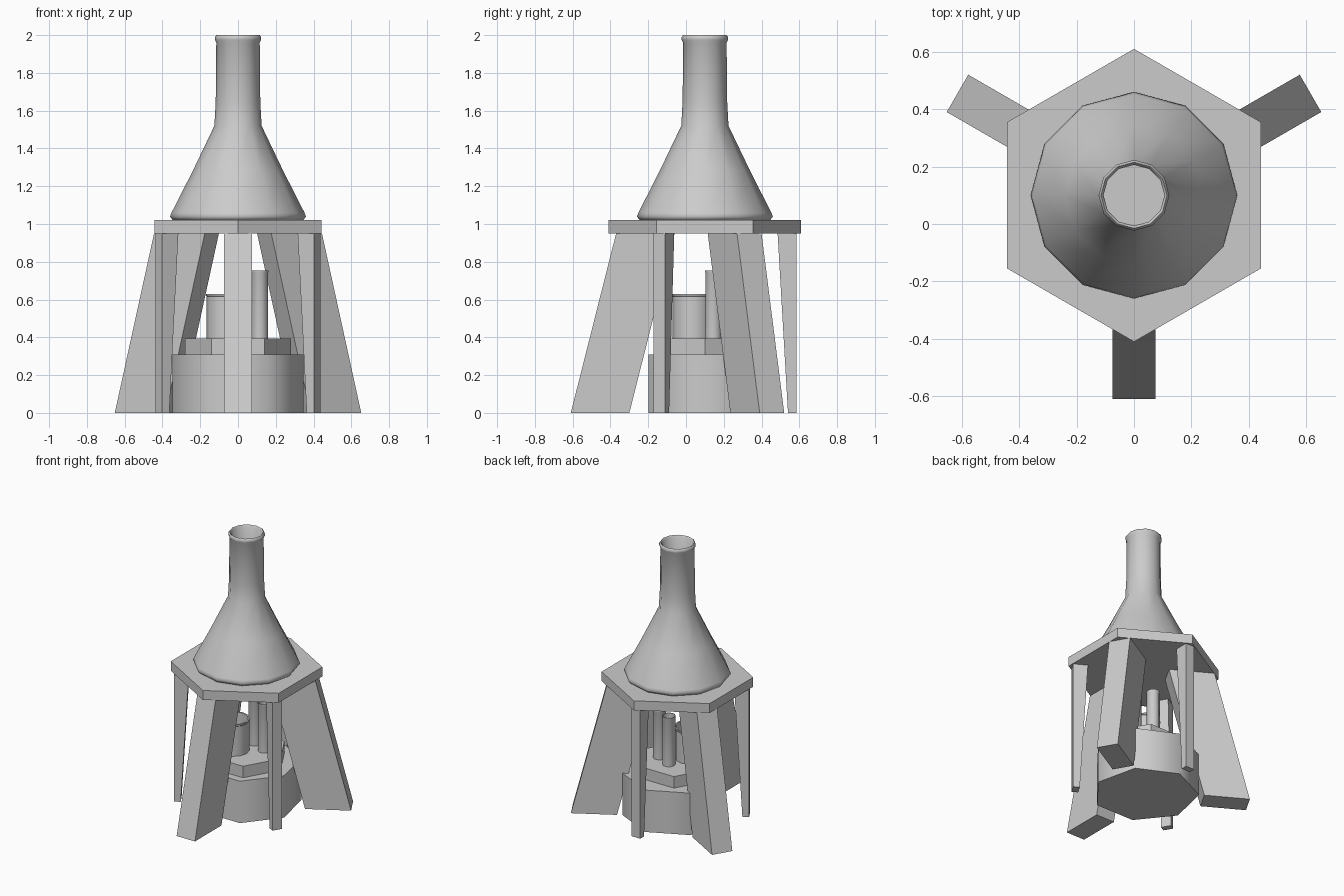
import bpy, bmesh
from math import cos, sin, pi, radians

cube = bpy.data.objects.get("Cube")
if cube:
    bpy.data.objects.remove(cube)

AXIS_Y = 0.1  # shared vertical axis of the stand

grey = bpy.data.materials.new("plain grey")
grey.use_nodes = True
COLOUR = (0.6, 0.6, 0.6, 1)
grey.diffuse_color = COLOUR
grey.node_tree.nodes["Principled BSDF"].inputs["Base Color"].default_value = COLOUR


def finish(name, bm, smooth=None):
    bmesh.ops.recalc_face_normals(bm, faces=bm.faces)
    mesh = bpy.data.meshes.new(name)
    bm.to_mesh(mesh)
    bm.free()
    mesh.materials.append(grey)
    obj = bpy.data.objects.new(name, mesh)
    bpy.context.collection.objects.link(obj)
    if smooth:
        bpy.ops.object.select_all(action='DESELECT')
        obj.select_set(True)
        bpy.context.view_layer.objects.active = obj
        bpy.ops.object.shade_smooth_by_angle(angle=radians(smooth))
    return obj


def lathe(name, profile, sides, x=0, y=AXIS_Y, turn=0, smooth=None):
    """Revolve (radius, height) points and cap both ends."""
    bm = bmesh.new()
    rings = []
    for r, z in profile:
        angles = [radians(turn) + 2 * pi * i / sides for i in range(sides)]
        rings.append([bm.verts.new((x + r * cos(a), y + r * sin(a), z)) for a in angles])
    for low, high in zip(rings, rings[1:]):
        for i in range(sides):
            j = (i + 1) % sides
            bm.faces.new((low[i], low[j], high[j], high[i]))
    bm.faces.new(rings[0])
    bm.faces.new(rings[-1])
    return finish(name, bm, smooth)


def leg(name, angle, half_width, section):
    """Extrude a radial (radius, height) section sideways, then turn it about the axis."""
    a = radians(angle)
    bm = bmesh.new()
    sides = []
    for w in (-half_width, half_width):
        sides.append([bm.verts.new((r * cos(a) - w * sin(a),
                                    AXIS_Y + r * sin(a) + w * cos(a), z)) for r, z in section])
    bm.faces.new(sides[0])
    bm.faces.new(sides[1])
    for i in range(4):
        j = (i + 1) % 4
        bm.faces.new((sides[0][i], sides[0][j], sides[1][j], sides[1][i]))
    finish(name, bm)


def open_vessel(name, x, y, r, low, top, sides):
    wall = r * 0.1
    lathe(name, [(r * 0.96, low), (r * 0.96, top - 0.015), (r, top - 0.01), (r, top),
                 (r - wall, top), (r - wall, low + 0.02)], sides, x, y, smooth=40)


# Hexagonal table top
lathe("table_top", [(0.51, 0.95), (0.51, 1.02)], 6, turn=90)

# Three broad slanted legs and three slim tapered legs between them
BROAD = [(0.40, 0), (0.71, 0), (0.47, 0.95), (0.16, 0.95)]
SLIM = [(0.44, 0), (0.485, 0), (0.485, 0.95), (0.385, 0.95)]
for n, angle in enumerate((30, 150, 270), 1):
    leg(f"broad_leg_{n}", angle, 0.075, BROAD)
    leg(f"slim_leg_{n}", angle + 60, 0.035, SLIM)

# Flask with an open neck and rolled lip
lathe("flask", [(0.345, 1.02), (0.36, 1.04), (0.352, 1.06), (0.24, 1.28), (0.125, 1.52),
                (0.118, 1.65), (0.115, 1.96), (0.123, 1.975), (0.123, 1.99), (0.115, 2.0),
                (0.106, 1.99), (0.106, 1.65), (0.112, 1.52), (0.33, 1.06), (0.33, 1.03)],
      12, smooth=60)

# Drum and hexagonal slab under the table
lathe("drum", [(0.357, 0), (0.357, 0.31)], 7, y=0.122, turn=90, smooth=60)
lathe("slab", [(0.28, 0.31), (0.28, 0.395)], 6)

# Vessels standing on the slab
open_vessel("beaker", -0.06, 0.035, 0.11, 0.395, 0.63, 12)
open_vessel("tube_right", 0.115, 0.145, 0.046, 0.395, 0.755, 10)
open_vessel("tube_back", 0, 0.2, 0.046, 0.395, 0.755, 10)
